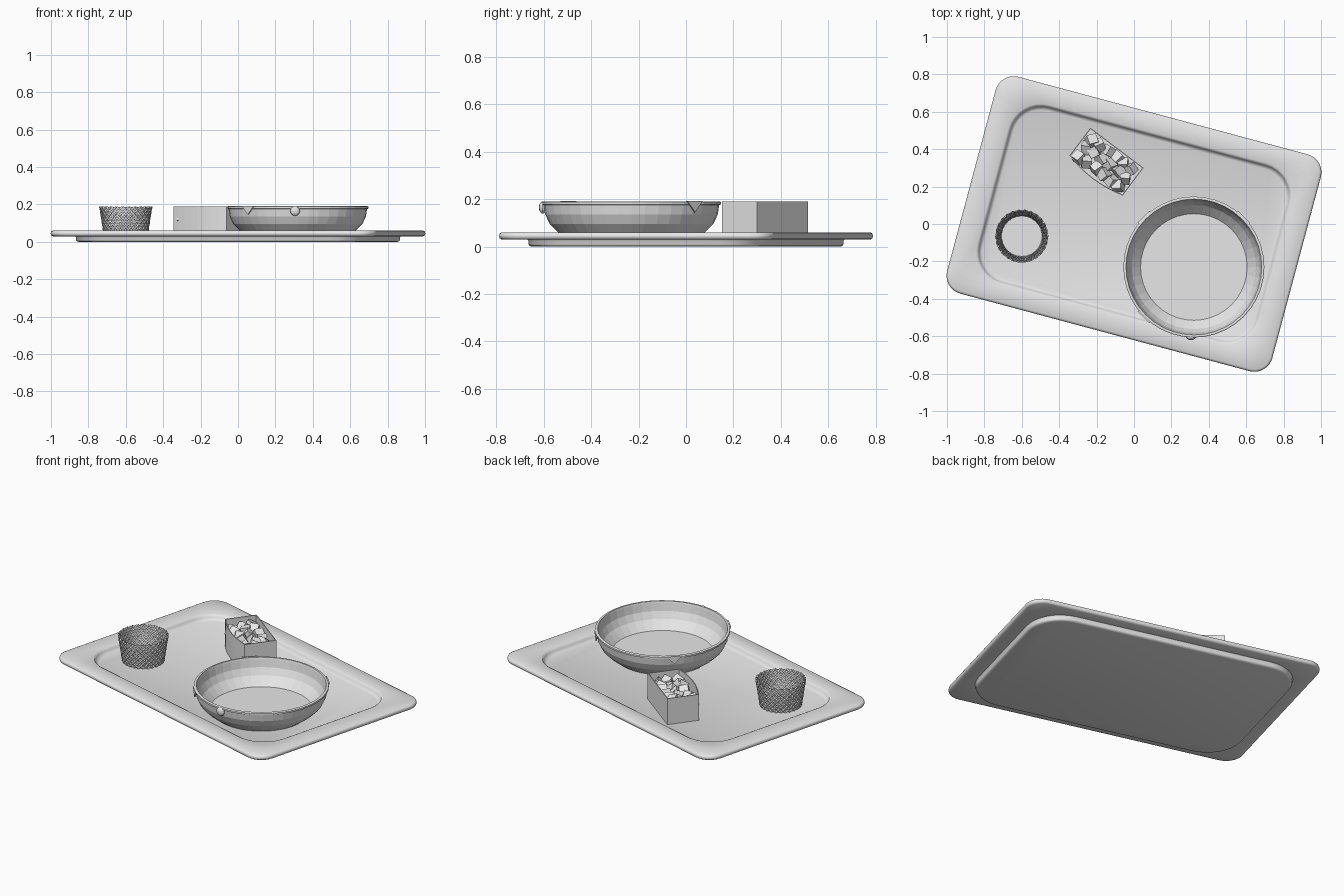
import bpy, bmesh, math, random
from mathutils import Matrix, Vector

cube = bpy.data.objects.get("Cube")
if cube:
    bpy.data.objects.remove(cube, do_unlink=True)

grey = bpy.data.materials.new("plain_grey")
grey.use_nodes = True
grey.diffuse_color = (0.8, 0.8, 0.8, 1)
grey.node_tree.nodes["Principled BSDF"].inputs["Base Color"].default_value = (0.8, 0.8, 0.8, 1)


def finish(name, bm, smooth=None, loc=(0, 0, 0), turn=0):
    bmesh.ops.recalc_face_normals(bm, faces=bm.faces)
    mesh = bpy.data.meshes.new(name)
    bm.to_mesh(mesh)
    bm.free()
    mesh.materials.append(grey)
    ob = bpy.data.objects.new(name, mesh)
    bpy.context.collection.objects.link(ob)
    ob.location = loc
    ob.rotation_euler.z = math.radians(turn)
    if smooth:
        bpy.ops.object.select_all(action='DESELECT')
        ob.select_set(True)
        bpy.context.view_layer.objects.active = ob
        bpy.ops.object.shade_smooth_by_angle(angle=math.radians(smooth))
    return ob


def loft(bm, loops, cap_start=True, cap_end=True):
    rings = [[bm.verts.new(p) for p in loop] for loop in loops]
    n = len(rings[0])
    for a, b in zip(rings, rings[1:]):
        for i in range(n):
            j = (i + 1) % n
            bm.faces.new((a[i], a[j], b[j], b[i]))
    if cap_start:
        bm.faces.new(rings[0])
    if cap_end:
        bm.faces.new(rings[-1])


def circle(r, z, n):
    return [(r * math.cos(i * math.tau / n), r * math.sin(i * math.tau / n), z) for i in range(n)]


def rounded_rect(hx, hy, r, z, steps=8):
    pts = []
    for q, (sx, sy) in enumerate([(1, 1), (-1, 1), (-1, -1), (1, -1)]):
        for k in range(steps + 1):
            a = (q + k / steps) * math.pi / 2
            pts.append((sx * hx + r * math.cos(a), sy * hy + r * math.sin(a), z))
    return pts


# Tray: recessed well, flat rim with rolled edge, stepped underside
WELL, RIM = (0.6, 0.316), (0.8, 0.5)
section = [(WELL, 0.15, 0.03), (WELL, 0.16, 0.034), (WELL, 0.168, 0.045), (WELL, 0.172, 0.055),
           (WELL, 0.182, 0.06), (RIM, 0.088, 0.06), (RIM, 0.097, 0.055), (RIM, 0.1, 0.045),
           (RIM, 0.097, 0.035), (RIM, 0.088, 0.03), (WELL, 0.21, 0.03), (WELL, 0.205, 0.024),
           (WELL, 0.205, 0.01), (WELL, 0.2, 0.003), (WELL, 0.19, 0)]
bm = bmesh.new()
loft(bm, [rounded_rect(*half, r, z) for half, r, z in section])
finish("tray", bm, smooth=50, turn=-15)

# Bowl: faceted shell with a thin lip
BOWL = Vector((0.32, -0.23, 0))
profile = [(0.27, 0.03), (0.31, 0.06), (0.345, 0.095), (0.364, 0.135), (0.37, 0.175), (0.377, 0.178),
           (0.377, 0.188), (0.372, 0.191), (0.363, 0.191), (0.36, 0.18), (0.352, 0.135),
           (0.332, 0.095), (0.285, 0.045)]
bm = bmesh.new()
loft(bm, [circle(r, z, 40) for r, z in profile])
finish("bowl", bm, loc=BOWL)

# Triangular tabs hanging from the bowl lip
for i, angle in enumerate((45, 135, 225)):
    bm = bmesh.new()
    loft(bm, [[(x, -0.045, 0.192), (x, 0.045, 0.192), (x, 0, 0.145)] for x in (0.374, 0.38)])
    finish(f"bowl_tab_{i + 1}", bm, loc=BOWL, turn=angle)

# Round knob on the bowl front
bm = bmesh.new()
bmesh.ops.create_uvsphere(bm, u_segments=12, v_segments=8, radius=0.026)
bmesh.ops.scale(bm, vec=(1, 0.6, 1), verts=bm.verts)
finish("bowl_knob", bm, loc=(0.305, -0.605, 0.165))

# Basket cup: thin tapered wall with a diagonal lattice
CUP = (-0.6, -0.065, 0)
Z0, Z1, R0, R1 = 0.034, 0.187, 0.113, 0.138
bm = bmesh.new()
loft(bm, [circle(R0, Z0, 40), circle(R1, Z1, 40)], cap_end=False)
finish("cup_wall", bm, loc=CUP)

STRIPS, STEPS, TWIST = 26, 8, 0.19
curve = bpy.data.curves.new("cup_lattice", 'CURVE')
curve.dimensions = '3D'
curve.bevel_depth = 0.006
curve.bevel_resolution = 0
for way in (-1, 1):
    for i in range(STRIPS):
        spline = curve.splines.new('POLY')
        spline.points.add(STEPS)
        for k, point in enumerate(spline.points):
            t = k / STEPS
            a = math.tau * (i / STRIPS + way * TWIST * t)
            r = R0 + (R1 - R0) * t
            point.co = (r * math.cos(a), r * math.sin(a), Z0 + (Z1 - Z0) * t, 1)
curve.materials.append(grey)
lattice = bpy.data.objects.new("cup_lattice", curve)
lattice.location = CUP
bpy.context.collection.objects.link(lattice)

# Carton: thin walls, one long side bowed outwards
CARTON = (-0.147, 0.333, 0)
CARTON_TURN = -37


def carton_outline(inset, z):
    hx, hy = 0.178 - inset, 0.093 - inset
    pts = [(hx, hy, z), (-hx, hy, z)]
    for k in range(9):
        t = -1 + k / 4
        pts.append((t * hx, -hy - 0.025 * (1 - t * t), z))
    return pts


bm = bmesh.new()
loft(bm, [carton_outline(0, 0.03), carton_outline(0, 0.19),
          carton_outline(0.005, 0.19), carton_outline(0.005, 0.1)])
finish("carton", bm, loc=CARTON, turn=CARTON_TURN)

# Loose tumbled cubes filling the carton, all kept below its lip
random.seed(4)
bm = bmesh.new()
for row in range(3):
    for col in range(6):
        spin = Matrix.Identity(4)
        for axis in "XYZ":
            spin = spin @ Matrix.Rotation(random.uniform(-0.7, 0.7), 4, axis)
        x = -0.135 + col * 0.054 + random.uniform(-0.008, 0.008)
        y = -0.065 + row * 0.061 + random.uniform(-0.008, 0.008)
        new = bmesh.ops.create_cube(bm, size=0.052, matrix=spin)["verts"]
        top = max(v.co.z for v in new)
        rise = random.uniform(0.176, 0.19) - top
        bmesh.ops.translate(bm, vec=(x, y, rise), verts=new)
        # Nudge each cube back inside the walls
        over_x = max(abs(v.co.x) for v in new) - 0.172
        over_y = max(v.co.y for v in new) - 0.087
        shift = (-math.copysign(max(over_x, 0), x), -max(over_y, 0), 0)
        bmesh.ops.translate(bm, vec=shift, verts=new)
finish("carton_cubes", bm, loc=CARTON, turn=CARTON_TURN)
